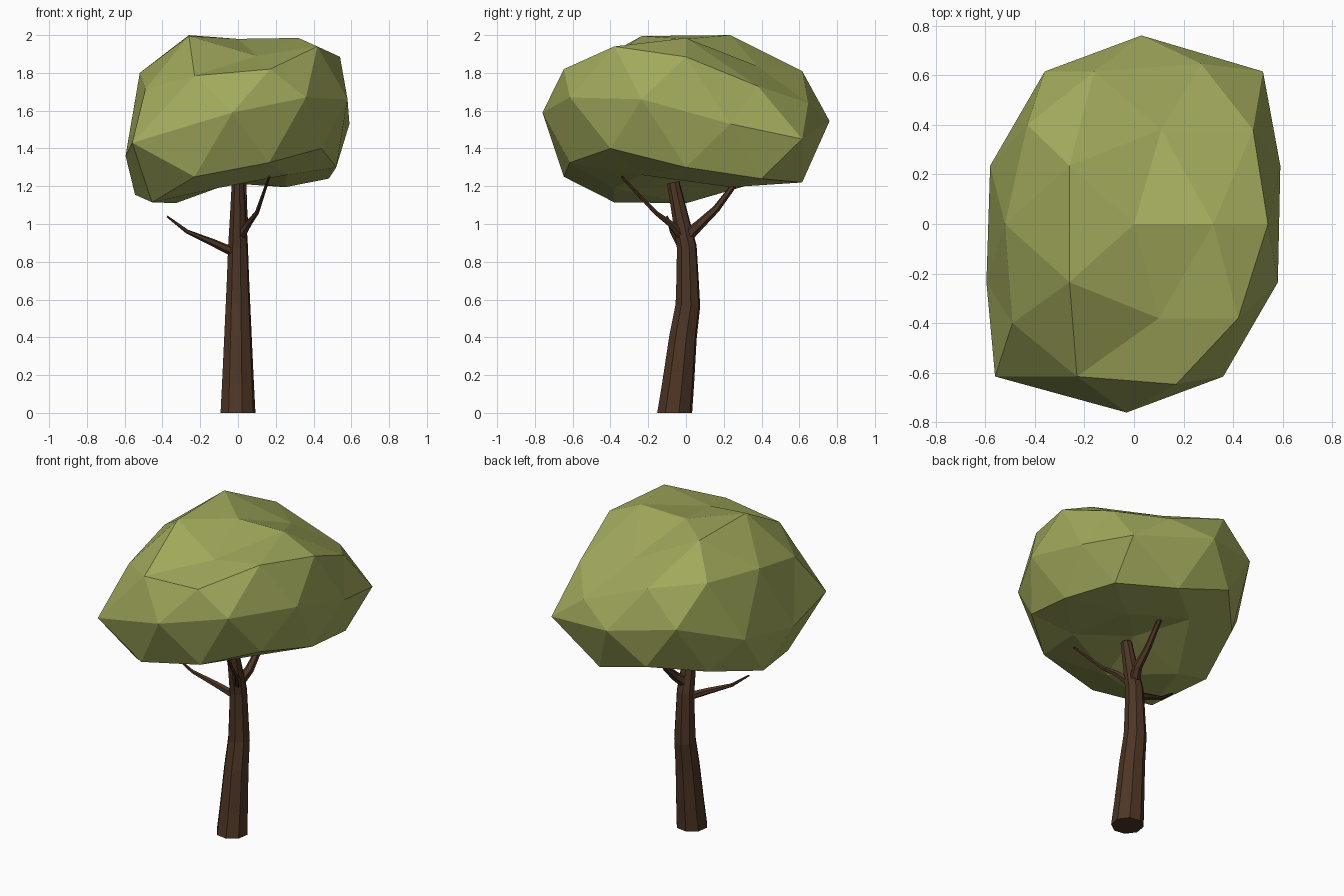
import bpy, bmesh, math
from mathutils import Vector


def material(name, color):
    m = bpy.data.materials.new(name)
    m.diffuse_color = (*color, 1)
    return m


bark = material("bark", (0.075, 0.036, 0.018))
leaf = material("leaf", (0.36, 0.40, 0.105))


def finish(name, bm, mat):
    bmesh.ops.recalc_face_normals(bm, faces=bm.faces[:])
    mesh = bpy.data.meshes.new(name)
    bm.to_mesh(mesh)
    bm.free()
    mesh.materials.append(mat)
    obj = bpy.data.objects.new(name, mesh)
    bpy.context.collection.objects.link(obj)
    return obj


def limb(name, path, sides):
    """Tapered tube through (x, y, z, radius) points."""
    bm = bmesh.new()
    pts = [Vector(p[:3]) for p in path]
    rings = []
    for i, p in enumerate(pts):
        t = (pts[min(i + 1, len(pts) - 1)] - pts[max(i - 1, 0)]).normalized()
        if p.z == 0:
            t = Vector((0, 0, 1))
        turn = Vector((0, 0, 1)).rotation_difference(t)
        ring = []
        for k in range(sides):
            a = 2 * math.pi * (k + 0.3) / sides
            ring.append(bm.verts.new(p + turn @ Vector((math.cos(a), math.sin(a), 0)) * path[i][3]))
        rings.append(ring)
    for lo, hi in zip(rings, rings[1:]):
        for k in range(sides):
            n = (k + 1) % sides
            bm.faces.new((lo[k], lo[n], hi[n], hi[k]))
    bm.faces.new(rings[0][::-1])
    bm.faces.new(rings[-1])
    return finish(name, bm, bark)


# Bent trunk
limb("trunk", [(0, -0.06, 0, 0.095), (0, -0.042, 0.15, 0.087), (0, -0.016, 0.4, 0.075),
               (0, 0.01, 0.57, 0.067), (0, 0.008, 0.72, 0.06), (0, 0.004, 0.88, 0.054),
               (0, -0.03, 1.04, 0.044), (0, -0.068, 1.22, 0.034)], 8)

# Three branches
limb("left_branch", [(0, 0, 0.84, 0.026), (-0.13, -0.035, 0.9, 0.02),
                     (-0.27, -0.075, 0.96, 0.011), (-0.375, -0.1, 1.04, 0.005)], 6)
limb("back_branch", [(0, 0, 0.93, 0.035), (0.03, 0.07, 0.995, 0.027),
                     (0.03, 0.16, 1.08, 0.02), (0.03, 0.28, 1.24, 0.014)], 6)
limb("front_branch", [(0.01, -0.02, 0.93, 0.026), (0.055, -0.08, 1.0, 0.019),
                      (0.1, -0.16, 1.06, 0.012), (0.165, -0.34, 1.25, 0.007)], 6)

# Leaf crown: icosphere whose rings, top to bottom, are pushed to irregular (x, z)
shape = [
    (0, 1.98),
    (0.32, 1.985), (0.11, 1.835), (-0.26, 2.0), (-0.26, 1.995), (0.10, 1.89),
    (0.48, 1.73), (-0.16, 1.81), (-0.52, 1.80), (-0.23, 1.785), (0.42, 1.94),
    (0.54, 1.885), (0.27, 1.64), (-0.43, 1.835), (-0.49, 1.715), (0.17, 1.82),
    (0.59, 1.53), (0.52, 1.45), (0.03, 1.545), (-0.36, 1.60), (-0.58, 1.45),
    (-0.595, 1.36), (-0.56, 1.43), (-0.03, 1.59), (0.36, 1.67), (0.58, 1.66),
    (0.48, 1.24), (-0.17, 1.325), (-0.545, 1.155), (-0.23, 1.25), (0.44, 1.40),
    (0.52, 1.30), (0.18, 1.22), (-0.42, 1.26), (-0.455, 1.115), (0.165, 1.325),
    (0.25, 1.195), (-0.10, 1.22), (-0.33, 1.11), (-0.11, 1.19), (0.26, 1.26),
    (0, 1.24),
]
bm = bmesh.new()
bmesh.ops.create_icosphere(bm, subdivisions=2, radius=1)
order = sorted(bm.verts, key=lambda v: (-round(v.co.z, 2),
                                        (math.atan2(v.co.y, v.co.x) + 0.01) % (2 * math.pi)))
for v, (x, z) in zip(order, shape):
    v.co = (x, v.co.y * 0.76, z)
finish("leaf_crown", bm, leaf)
